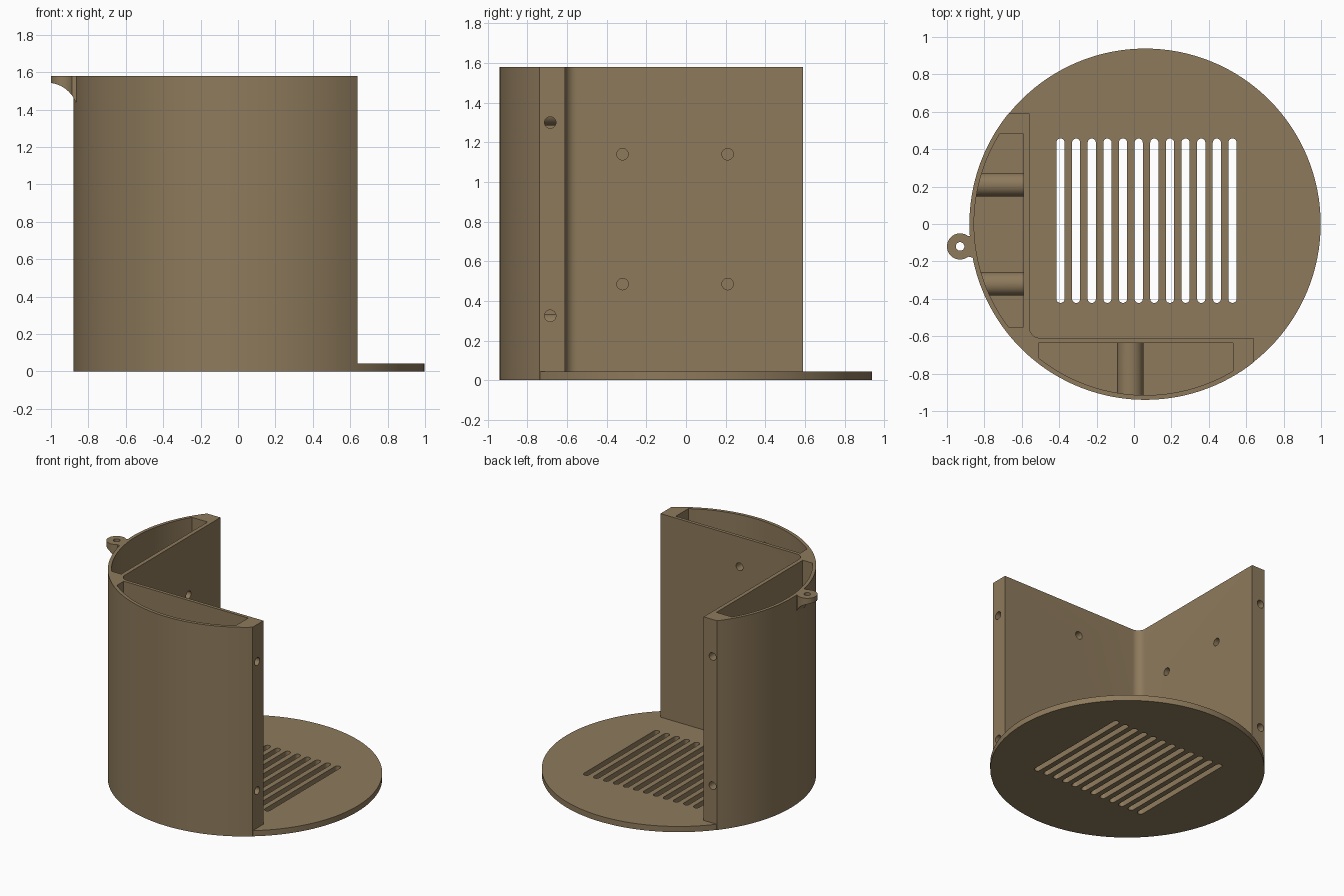
import bpy, bmesh, math
from mathutils import Vector

if "Cube" in bpy.data.objects:
    bpy.data.objects.remove(bpy.data.objects["Cube"])

CX, R, R_IN = 0.06, 0.94, 0.915      # disc centre, outer and pocket radii
H, BASE = 1.58, 0.043                # wall height, base thickness

tan = bpy.data.materials.new("tan plastic")
tan.diffuse_color = (0.27, 0.195, 0.107, 1)
tan.use_nodes = True
tan.node_tree.nodes["Principled BSDF"].inputs["Base Color"].default_value = tan.diffuse_color


def prism(name, pts, lo, hi, axis="z"):
    """Extrude a 2D outline along z, or an (x, z) outline along y."""
    bm = bmesh.new()
    put = (lambda p, d: (p[0], p[1], d)) if axis == "z" else (lambda p, d: (p[0], d, p[1]))
    face = bm.faces.new([bm.verts.new(put(p, lo)) for p in pts])
    ext = bmesh.ops.extrude_face_region(bm, geom=[face])["geom"]
    move = (0, 0, hi - lo) if axis == "z" else (0, hi - lo, 0)
    bmesh.ops.translate(bm, verts=[v for v in ext if isinstance(v, bmesh.types.BMVert)], vec=move)
    bmesh.ops.recalc_face_normals(bm, faces=bm.faces)
    me = bpy.data.meshes.new(name)
    bm.to_mesh(me)
    bm.free()
    me.materials.append(tan)
    ob = bpy.data.objects.new(name, me)
    bpy.context.collection.objects.link(ob)
    return ob


def arc(cx, cy, r, a0, a1, n):
    return [(cx + r * math.cos(a0 + (a1 - a0) * i / n),
             cy + r * math.sin(a0 + (a1 - a0) * i / n)) for i in range(n + 1)]


def rod(name, start, end, r, n=32):
    """Cylinder between two points."""
    a, b = Vector(start), Vector(end)
    ob = prism(name, arc(0, 0, r, 0, 2 * math.pi * (1 - 1 / n), n - 1), 0, (b - a).length)
    q = (b - a).to_track_quat("Z", "Y").to_matrix().to_4x4()
    q.translation = a
    ob.data.transform(q)
    return ob


def combine(target, tools, op):
    """Apply booleans and delete the tools."""
    for t in tools:
        m = target.modifiers.new("cut", "BOOLEAN")
        m.object, m.operation, m.solver = t, op, "EXACT"
        bpy.ops.object.select_all(action="DESELECT")
        bpy.context.view_layer.objects.active = target
        target.select_set(True)
        bpy.ops.object.modifier_apply(modifier=m.name)
        bpy.data.objects.remove(t)


def ang_x(x, r):     # clockwise angle on the front side for a given x
    return -math.acos((x - CX) / r)


def ang_y(y, r):     # angle on the left side for a given y
    return -math.pi - math.asin(y / r)


# Corner wall: outer arc, two straight inner faces with a filleted corner
outline = arc(CX, 0, R, ang_x(0.64, R), ang_y(0.59, R), 90)
outline += [(-0.56, 0.59)] + arc(-0.50, -0.55, 0.06, math.pi, 1.5 * math.pi, 10) + [(0.64, -0.61)]
body = prism("container_body", outline, 0, H)

# Hollow pockets, with the screw bosses left standing in them
left = prism("left_pocket",
             arc(CX, 0, R_IN, ang_y(-0.55, R_IN), ang_y(0.48, R_IN), 40)
             + [(-0.59, 0.48), (-0.59, -0.55)], BASE, H + 0.1)
front = prism("front_pocket",
              arc(CX, 0, R_IN, ang_x(0.53, R_IN), ang_x(-0.51, R_IN), 40)
              + [(-0.51, -0.635), (0.53, -0.635)], BASE, H + 0.1)
side_spots = [(y, z) for y in (-0.32, 0.21) for z in (0.485, 1.14)]
front_z = (0.265, 1.355)
combine(left, [rod("boss", (-1, y, z), (-0.5, y, z), 0.063) for y, z in side_spots], "DIFFERENCE")
combine(front, [rod("boss", (-0.02, -1, z), (-0.02, -0.5, z), 0.07) for z in front_z], "DIFFERENCE")
combine(body, [left, front], "DIFFERENCE")

# Screw holes in the inner faces and the two wall ends
holes = [rod("hole", (-0.75, y, z), (-0.5, y, z), 0.029) for y, z in side_spots]
holes += [rod("hole", (-0.02, -0.8, z), (-0.02, -0.55, z), 0.029) for z in front_z]
for z in (0.325, 1.30):
    holes.append(rod("hole", (0.50, -0.685, z), (0.7, -0.685, z), 0.029))
    holes.append(rod("hole", (-0.635, 0.45, z), (-0.635, 0.65, z), 0.029))
combine(body, holes, "DIFFERENCE")

# Round base
base = prism("base_disc", arc(CX, 0, R - 0.002, 0, 2 * math.pi * 127 / 128, 127), 0, BASE)
combine(body, [base], "UNION")

# Drain slots
slots = []
for i in range(12):
    x = -0.393 + 0.0836 * i
    slots.append(prism("slot", arc(x, 0.435, 0.022, 0, math.pi, 10)
                       + arc(x, -0.40, 0.022, math.pi, 2 * math.pi, 10), -0.1, 0.2))
combine(body, slots, "DIFFERENCE")

# Side lug with an eyelet and a curved underside
lug = prism("side_lug", arc(-0.93, -0.12, 0.07, math.pi / 3.5, 2 * math.pi - math.pi / 3.5, 36)
            + [(-0.862, -0.18), (-0.862, -0.06)], 1.3, H)
sweep = prism("lug_profile", [(-1.1, H + 0.1), (-1.1, 1.545)]
              + arc(-1.02, 1.38, 0.163, math.pi / 2, math.radians(22), 14)
              + [(-0.85, 1.44), (-0.8, H + 0.1)], -0.3, 0.1, axis="y")
combine(lug, [sweep], "INTERSECT")
combine(lug, [rod("eyelet", (-0.93, -0.12, 1.2), (-0.93, -0.12, 1.8), 0.023)], "DIFFERENCE")

for ob in (body, lug):
    bpy.ops.object.select_all(action="DESELECT")
    ob.select_set(True)
    bpy.context.view_layer.objects.active = ob
    bpy.ops.object.shade_smooth_by_angle(angle=math.radians(25))
